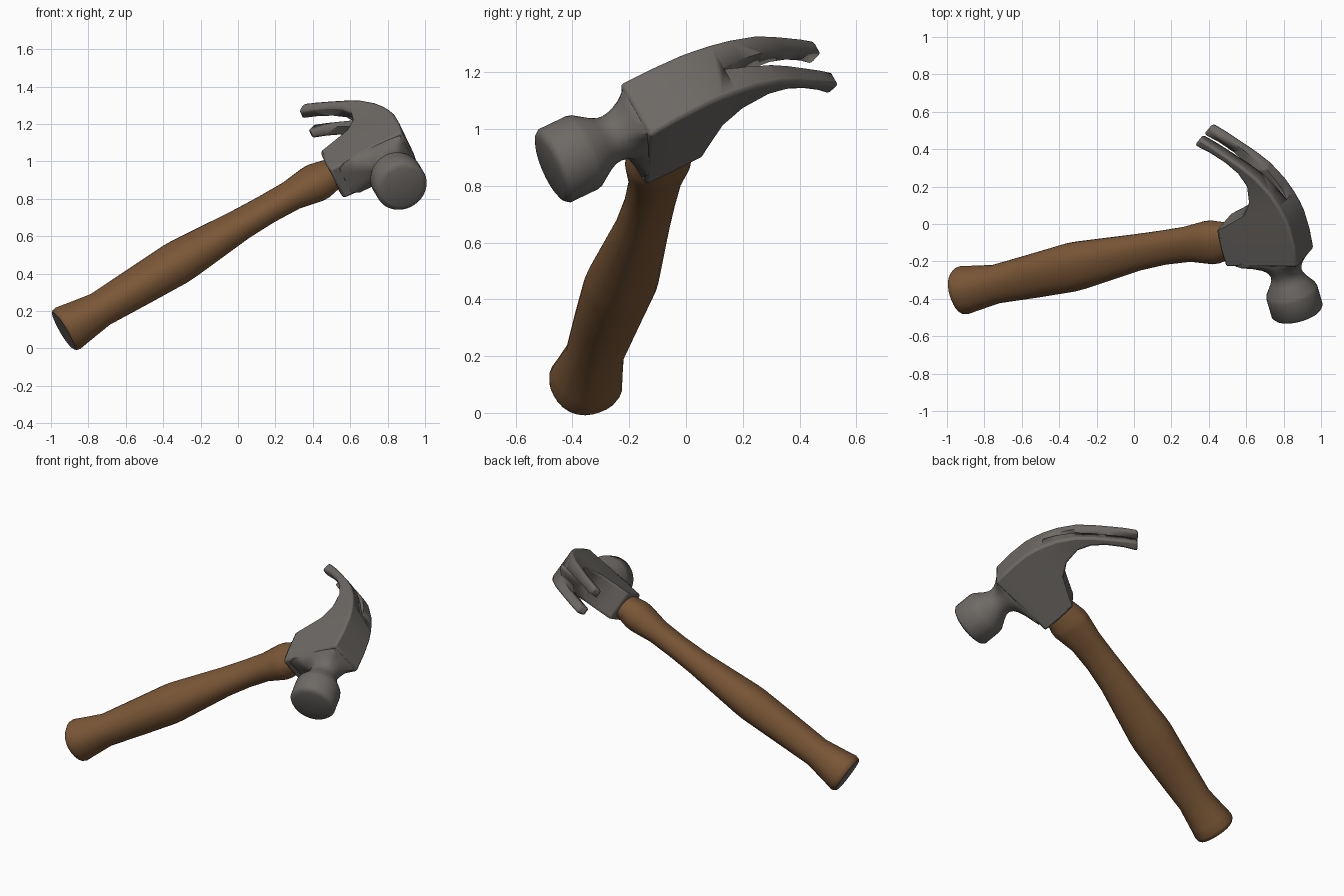
import bpy, bmesh, math
from mathutils import Vector, Matrix

if "Cube" in bpy.data.objects:
    bpy.data.objects.remove(bpy.data.objects["Cube"])

# Hammer frame: s runs along the head to the claw, h up the handle, w sideways
S = Vector((-0.24, 0.89, 0.385)).normalized()
H = Vector((0.889, 0.045, 0.451))
H = (H - H.dot(S) * S).normalized()
W = S.cross(H)
FRAME = Matrix((S, H, W)).transposed().to_4x4() @ Matrix.Translation((0, 0, -0.597))


def material(name, rgb):
    m = bpy.data.materials.new(name)
    m.diffuse_color = (*rgb, 1)
    m.use_nodes = True
    m.node_tree.nodes["Principled BSDF"].inputs["Base Color"].default_value = m.diffuse_color
    return m


STEEL = material("grey steel", (0.155, 0.143, 0.132))
WOOD = material("brown wood", (0.198, 0.096, 0.038))


def loft(name, rings, mats, angle=35, skew=0.0):
    """Skin a list of equal rings of (s, h, w) points, capping both ends."""
    bm = bmesh.new()
    vs = [[bm.verts.new((s, h, w - skew * (s - 0.3))) for s, h, w in ring] for ring in rings]
    n = len(rings[0])
    for a, b in zip(vs, vs[1:]):
        for i in range(n):
            j = (i + 1) % n
            bm.faces.new((a[i], a[j], b[j], b[i]))
    first = bm.faces.new(vs[0][::-1])
    bm.faces.new(vs[-1])
    first.material_index = len(mats) - 1
    bmesh.ops.recalc_face_normals(bm, faces=bm.faces)
    bm.transform(FRAME)
    me = bpy.data.meshes.new(name)
    bm.to_mesh(me)
    bm.free()
    ob = bpy.data.objects.new(name, me)
    bpy.context.collection.objects.link(ob)
    for m in mats:
        me.materials.append(m)
    bpy.ops.object.select_all(action='DESELECT')
    ob.select_set(True)
    bpy.context.view_layer.objects.active = ob
    bpy.ops.object.shade_smooth_by_angle(angle=math.radians(angle))
    return ob


# Handle: (distance from butt, half depth along s, half width along w, bow along s)
butt, top = Vector((-0.058, -0.80)), Vector((0.159, 0.838))
axis = (top - butt).normalized()
side = Vector((axis.y, -axis.x))
sections = [(-0.005, 0.116, 0.111, 0), (0.005, 0.124, 0.12, 0), (0.025, 0.127, 0.124, 0),
            (0.08, 0.12, 0.114, 0), (0.225, 0.103, 0.091, 0), (0.47, 0.118, 0.1, 0.006),
            (0.70, 0.131, 0.108, 0.014), (0.76, 0.129, 0.106, 0.016),
            (1.12, 0.099, 0.077, 0.028), (1.28, 0.093, 0.072, 0.027),
            (1.43, 0.096, 0.074, 0.02), (1.56, 0.118, 0.094, 0.006),
            (1.60, 0.118, 0.094, 0.004), (1.68, 0.098, 0.078, 0), (1.80, 0.08, 0.06, 0)]


def squircle(t, ha, hw, bow, n=28):
    ring = []
    for i in range(n):
        c, s = math.cos(math.tau * i / n), math.sin(math.tau * i / n)
        k = (abs(c) ** 2.3 + abs(s) ** 2.3) ** (-1 / 2.3)
        p = butt + axis * t + side * (ha * c * k + bow)
        ring.append((p.x, p.y, hw * s * k))
    return ring


loft("handle", [squircle(*q) for q in sections], [WOOD, STEEL], 40)

# Head body and claw: top point, bottom point, half width at top and bottom
SKEW = 0.04
body = [((0.03, 1.293), (0.045, 0.858), 0.117, 0.097),
        ((0.15, 1.307), (0.15, 0.858), 0.113, 0.097),
        ((0.27, 1.308), (0.27, 0.865), 0.11, 0.097),
        ((0.33, 1.298), (0.305, 0.95), 0.108, 0.097),
        ((0.39, 1.282), (0.345, 1.04), 0.107, 0.096),
        ((0.47, 1.252), (0.42, 1.10), 0.105, 0.095),
        ((0.57, 1.193), (0.52, 1.117), 0.104, 0.095),
        ((0.64, 1.13), (0.60, 1.087), 0.103, 0.095),
        ((0.70, 1.067), (0.67, 1.03), 0.102, 0.095),
        ((0.77, 0.992), (0.735, 0.955), 0.10, 0.095),
        ((0.825, 0.925), (0.785, 0.88), 0.098, 0.094)]
rings = [[(*a, -wa), (*a, wa), (*b, wb), (*b, -wb)] for a, b, wa, wb in body]
head = loft("head_and_claw", rings, [STEEL], 35, SKEW)

# V slot that splits the claw
slot = [(0.39, 0.002), (0.45, 0.014), (0.55, 0.026), (0.68, 0.037), (0.9, 0.052)]
cutter = loft("slot_cutter", [[(s, 0.7, -w), (s, 0.7, w), (s, 1.45, w), (s, 1.45, -w)]
                              for s, w in slot], [STEEL], 35, SKEW)
cutter.hide_render = True
cutter.hide_viewport = True
bev = head.modifiers.new("soft edges", 'BEVEL')
bev.width, bev.segments, bev.angle_limit = 0.014, 2, math.radians(40)
cut = head.modifiers.new("claw slot", 'BOOLEAN')
cut.operation, cut.solver, cut.object = 'DIFFERENCE', 'EXACT', cutter

# Striking poll and neck: round at the face, flaring square into the head body
# (position along s, radius, how square)
poll = [(-0.312, 0.03, 0), (-0.307, 0.11, 0), (-0.299, 0.13, 0), (-0.284, 0.141, 0),
        (-0.18, 0.141, 0), (-0.16, 0.136, 0), (-0.105, 0.1, 0), (-0.08, 0.088, 0),
        (-0.055, 0.085, 0), (-0.03, 0.088, 0.06), (-0.01, 0.092, 0.2),
        (0.012, 0.098, 0.48), (0.036, 0.1, 0.95), (0.06, 0.1, 0.95)]


def neck_ring(s, r, square, n=40):
    ring = []
    for i in range(n):
        c, d = math.cos(math.tau * i / n), math.sin(math.tau * i / n)
        reach_h = 0.14 if c > 0 else 0.25
        box = min(reach_h / max(abs(c), 1e-6), 0.105 / max(abs(d), 1e-6))
        k = r + (box - r) * square
        ring.append((s, 1.15 + k * c, k * d))
    return ring


loft("striking_poll", [neck_ring(*q) for q in poll], [STEEL], 45, SKEW)
